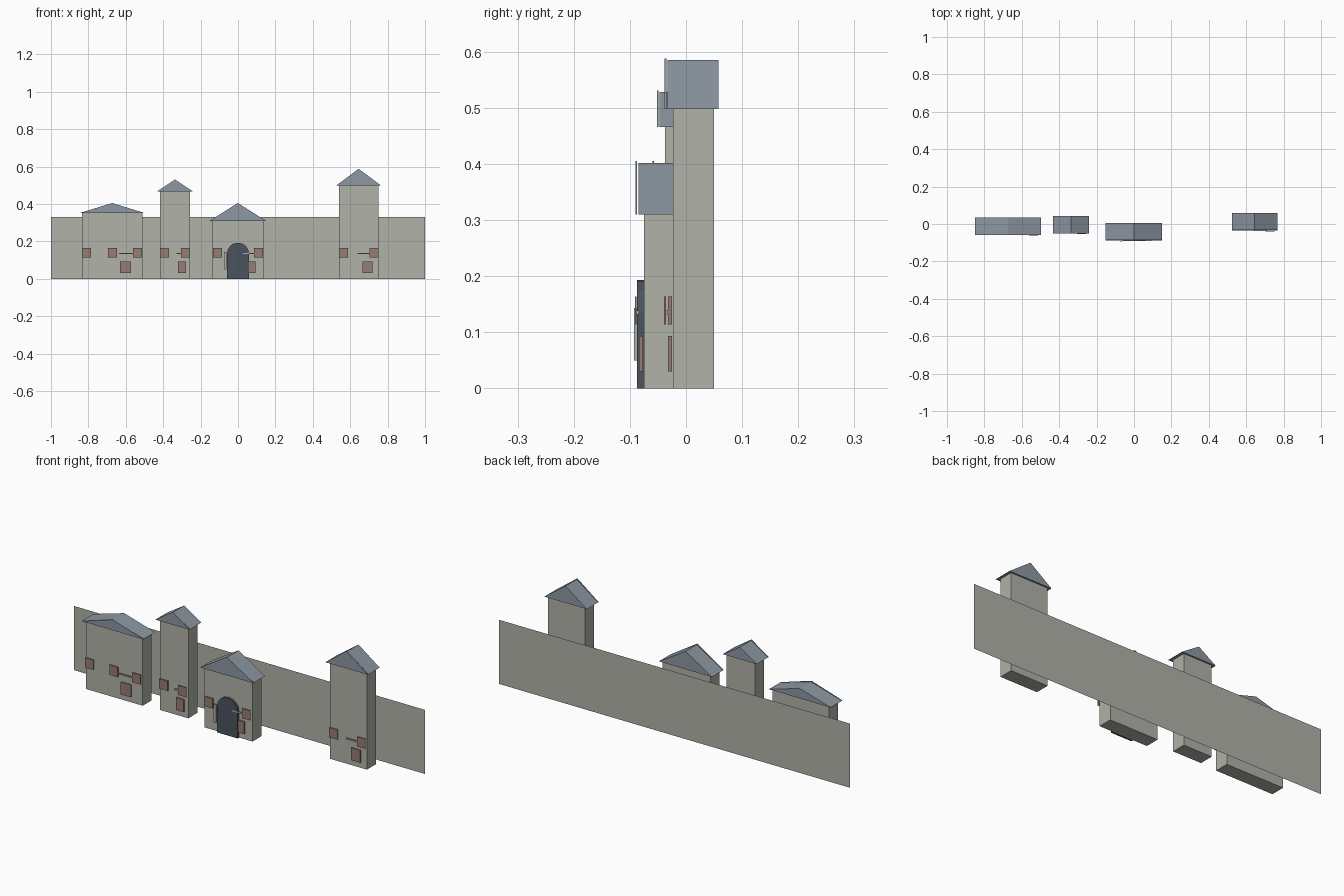
import bpy, bmesh, math

if "Cube" in bpy.data.objects:
    bpy.data.objects.remove(bpy.data.objects["Cube"])


def material(name, rgb):
    m = bpy.data.materials.new(name)
    lin = [((c / 255 + 0.055) / 1.055) ** 2.4 for c in rgb]
    m.diffuse_color = (*lin, 1)
    m.use_nodes = True
    m.node_tree.nodes["Principled BSDF"].inputs["Base Color"].default_value = m.diffuse_color
    return m


STONE = material("stone", (177, 178, 169))
SLATE = material("slate_blue", (141, 151, 162))
BROWN = material("brown_wood", (150, 125, 114))
DARK = material("dark_door", (75, 84, 94))


def finish(name, bm, mat):
    bmesh.ops.recalc_face_normals(bm, faces=bm.faces[:])
    mesh = bpy.data.meshes.new(name)
    bm.to_mesh(mesh)
    bm.free()
    mesh.materials.append(mat)
    ob = bpy.data.objects.new(name, mesh)
    bpy.context.collection.objects.link(ob)
    return ob


def prism(name, profile, y0, y1, mat):
    """Extrude an (x, z) outline from y0 to y1."""
    bm = bmesh.new()
    face = bm.faces.new([bm.verts.new((x, y0, z)) for x, z in profile])
    new = bmesh.ops.extrude_face_region(bm, geom=[face])["geom"]
    verts = [g for g in new if isinstance(g, bmesh.types.BMVert)]
    bmesh.ops.translate(bm, verts=verts, vec=(0, y1 - y0, 0))
    return finish(name, bm, mat)


def box(name, x0, x1, y0, y1, z0, z1, mat):
    return prism(name, [(x0, z0), (x1, z0), (x1, z1), (x0, z1)], y0, y1, mat)


def building(name, x0, x1, front, top, peak, over, windows, shutter, step):
    """Body, gable roof with front trim, windows, bracket and low step panel."""
    mid = (x0 + x1) / 2
    box(name + "_body", x0, x1, front, front + 0.073, 0, top, STONE)
    a, b = x0 - over, x1 + over
    eave = top - 0.002
    prism(name + "_roof", [(a, eave), (b, eave), (mid, peak)],
          front - 0.010, front + 0.081, SLATE)
    prism(name + "_gable_trim", [(a, eave), (b, eave), (mid, peak + 0.003)],
          front - 0.015, front - 0.012, SLATE)
    # square windows, the last one hung further forward on a bracket
    for i, x in enumerate(windows):
        box(f"{name}_window_{i}", x, x + 0.048, front - 0.009, front - 0.002,
            0.114, 0.164, BROWN)
    box(name + "_shutter", shutter, shutter + 0.048, front - 0.016, front - 0.013,
        0.114, 0.164, BROWN)
    box(name + "_bracket", step[2], shutter + 0.008, front - 0.013, front - 0.009,
        0.132, 0.139, STONE)
    box(name + "_low_panel", step[0], step[1], front - 0.009, front - 0.002,
        0.03, 0.093, BROWN)


# Thin rear wall: a single upright sheet
bm = bmesh.new()
bm.faces.new([bm.verts.new(p) for p in
              [(-1, 0.093, 0), (1, 0.093, 0), (1, 0.093, 0.33), (-1, 0.093, 0.33)]])
finish("rear_wall", bm, STONE)

# Four buildings in front of the wall
building("wide_house", -0.835, -0.511, -0.045, 0.353, 0.402, 0.014,
         [-0.834, -0.695], -0.561, (-0.63, -0.572, -0.636))
building("slim_tower", -0.417, -0.257, -0.037, 0.468, 0.528, 0.017,
         [-0.417], -0.305, (-0.321, -0.278, -0.33))
building("gatehouse", -0.137, 0.135, -0.075, 0.312, 0.402, 0.015,
         [-0.134], 0.086, (0.04, 0.094, 0.027))
building("tall_tower", 0.54, 0.75, -0.023, 0.5, 0.585, 0.016,
         [0.54], 0.704, (0.665, 0.718, 0.64))

# Arched gate door with a slim side panel
arch = [(-0.059, 0), (0.059, 0)]
arch += [(0.059 * math.cos(i * math.pi / 8), 0.134 + 0.059 * math.sin(i * math.pi / 8))
         for i in range(9)]
prism("gate_door", arch, -0.087, -0.075, DARK)
box("gate_side_panel", -0.075, -0.061, -0.093, -0.087, 0.05, 0.143, STONE)
